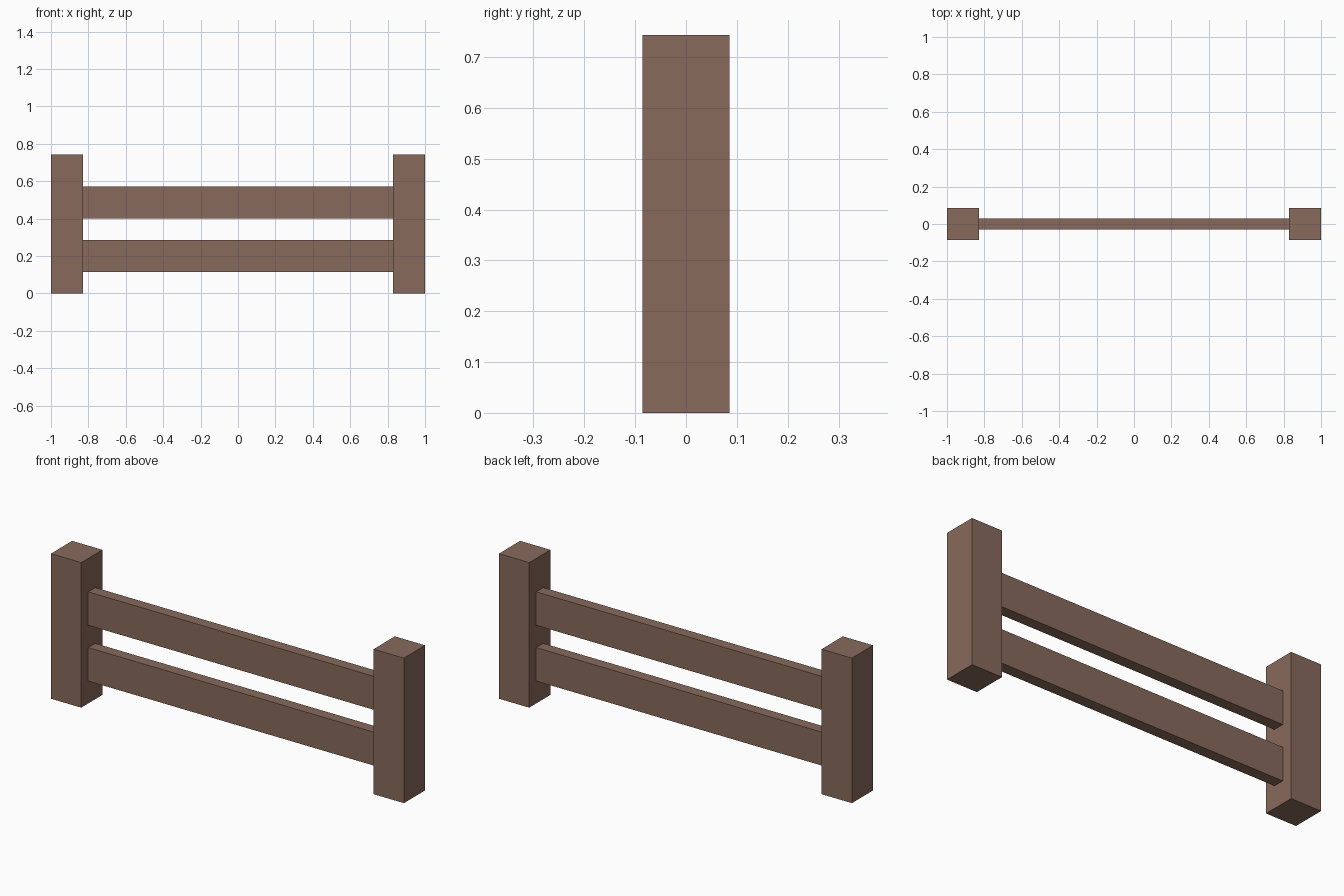
import bpy

if "Cube" in bpy.data.objects:
    bpy.data.objects.remove(bpy.data.objects["Cube"])

U = 2 / 35  # block unit: the fence is 35 units long

wood = bpy.data.materials.new("brown_wood")
wood.diffuse_color = (0.243, 0.144, 0.104, 1)
wood.use_nodes = True
wood.node_tree.nodes["Principled BSDF"].inputs["Base Color"].default_value = wood.diffuse_color


def box(name, center, size):
    bpy.ops.mesh.primitive_cube_add(size=1, location=[c * U for c in center])
    obj = bpy.context.object
    obj.name = name
    obj.scale = [s * U for s in size]
    bpy.ops.object.transform_apply(location=False, rotation=False, scale=True)
    obj.data.materials.append(wood)


# Square end posts
for side, x in (("left", -16), ("right", 16)):
    box(side + "_post", (x, 0, 6.5), (3, 3, 13))

# Horizontal rails butted between the posts
for level, z in (("lower", 3.5), ("upper", 8.5)):
    box(level + "_rail", (0, 0, z), (29, 1, 3))
